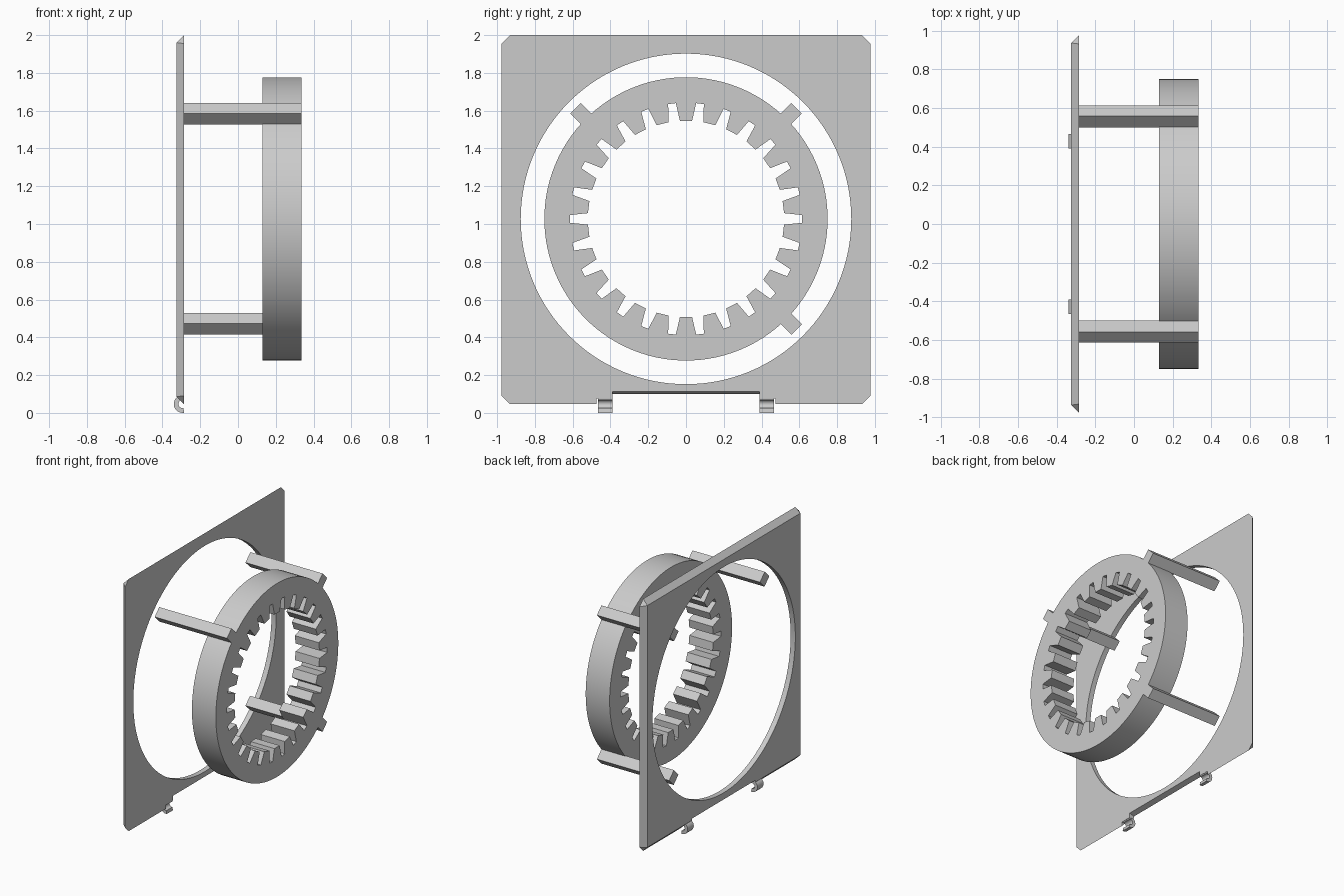
import bpy, bmesh
from math import pi, cos, sin, radians
from mathutils import Matrix

cube = bpy.data.objects.get("Cube")
if cube:
    bpy.data.objects.remove(cube, do_unlink=True)

grey = bpy.data.materials.new("grey_plastic")
grey.use_nodes = True
colour = (0.6, 0.6, 0.6, 1)
grey.diffuse_color = colour
grey.node_tree.nodes["Principled BSDF"].inputs["Base Color"].default_value = colour

AXIS_Z = 1.027          # height of the ring axis
BACK, FACE = -0.325, -0.285   # plate thickness range
RING_BACK, RING_FACE = 0.13, 0.335


def finish(name, bm, smooth=False):
    bmesh.ops.recalc_face_normals(bm, faces=bm.faces)
    mesh = bpy.data.meshes.new(name)
    bm.to_mesh(mesh)
    bm.free()
    obj = bpy.data.objects.new(name, mesh)
    bpy.context.collection.objects.link(obj)
    mesh.materials.append(grey)
    bpy.ops.object.select_all(action='DESELECT')
    obj.select_set(True)
    bpy.context.view_layer.objects.active = obj
    if smooth:
        bpy.ops.object.shade_smooth_by_angle(angle=radians(20))
    return obj


def box(name, x, y, z):
    bm = bmesh.new()
    bmesh.ops.create_cube(bm, size=1)
    for v in bm.verts:
        for i, (low, high) in enumerate((x, y, z)):
            v.co[i] = low if v.co[i] < 0 else high
    return finish(name, bm)


def cut(target, cutter):
    mod = target.modifiers.new("cut", 'BOOLEAN')
    mod.operation, mod.solver, mod.object = 'DIFFERENCE', 'EXACT', cutter
    bpy.context.view_layer.objects.active = target
    bpy.ops.object.modifier_apply(modifier=mod.name)
    bpy.data.objects.remove(cutter, do_unlink=True)


# Mounting plate: chamfered corners, outer edge bevelled towards the back
half, inset, corner = 0.977, 0.04, 0.045
bm = bmesh.new()
for sy in (-1, 1):
    for sz in (-1, 1):
        bm.verts.new((BACK, sy * (half - inset), AXIS_Z - 0.004 + sz * (half - inset)))
        for dy, dz in ((corner, 0), (0, corner)):
            bm.verts.new((FACE, sy * (half - dy), AXIS_Z - 0.004 + sz * (half - dz)))
bmesh.ops.convex_hull(bm, input=bm.verts)
bmesh.ops.dissolve_limit(bm, angle_limit=0.01, verts=bm.verts, edges=bm.edges)
plate = finish("mounting_plate", bm)

# Large round opening
bm = bmesh.new()
bmesh.ops.create_cone(bm, cap_ends=True, segments=128, radius1=0.875, radius2=0.875, depth=0.4,
                      matrix=Matrix.Translation((BACK, 0, AXIS_Z)) @ Matrix.Rotation(pi / 2, 4, 'Y'))
cut(plate, finish("opening_cutter", bm))

# Hinge slot with a sloping top, and a notch for each clip
bm = bmesh.new()
section = ((BACK - 0.01, -0.1), (FACE + 0.01, -0.1), (FACE + 0.01, 0.116), (BACK - 0.01, 0.097))
ends = [[bm.verts.new((x, y, z)) for x, z in section] for y in (-0.388, 0.388)]
for loop in ends:
    bm.faces.new(loop)
for i in range(4):
    j = (i + 1) % 4
    bm.faces.new((ends[0][i], ends[0][j], ends[1][j], ends[1][i]))
cut(plate, finish("slot_cutter", bm))
for s in (-1, 1):
    ys = sorted((s * 0.37, s * 0.475))
    cut(plate, box("notch_cutter", (BACK - 0.1, FACE + 0.1), ys, (-0.1, 0.077)))
bpy.context.view_layer.objects.active = plate
plate.select_set(True)
bpy.ops.object.shade_smooth_by_angle(angle=radians(20))


# Hinge clips: open C-shaped hooks
def hinge_clip(name, y0, y1):
    bm = bmesh.new()
    steps = 12
    rows = []
    for i in range(steps + 1):
        a = radians(80 + 200 * i / steps)
        rows.append([bm.verts.new((-0.293 + r * cos(a), y, 0.047 + r * sin(a)))
                     for r, y in ((0.047, y0), (0.047, y1), (0.022, y1), (0.022, y0))])
    for a, b in zip(rows, rows[1:]):
        for k in range(4):
            n = (k + 1) % 4
            bm.faces.new((a[k], a[n], b[n], b[k]))
    bm.faces.new(rows[0])
    bm.faces.new(rows[-1])
    return finish(name, bm, True)


hinge_clip("left_hinge_clip", 0.39, 0.465)
hinge_clip("right_hinge_clip", -0.465, -0.39)

# Ring gear with inward teeth
TEETH = 26
pitch = 2 * pi / TEETH
profile = []
for t in range(TEETH):
    a = pi / 2 + t * pitch
    profile += [(0.52, a - 0.062), (0.52, a + 0.062),
                (0.615, a + pitch / 2 - 0.033), (0.615, a + pitch / 2 + 0.033)]
bm = bmesh.new()
rows = []
for i, (radius, a) in enumerate(profile):
    outer = pi / 2 + (i - 0.5) * pitch / 4
    rows.append([bm.verts.new((x, r * cos(b), AXIS_Z + r * sin(b)))
                 for r, b, x in ((radius, a, RING_BACK), (radius, a, RING_FACE),
                                 (0.75, outer, RING_FACE), (0.75, outer, RING_BACK))])
for i, a in enumerate(rows):
    b = rows[(i + 1) % len(rows)]
    for k in range(4):
        n = (k + 1) % 4
        bm.faces.new((a[k], a[n], b[n], b[k]))
finish("ring_gear", bm, True)

# Three square struts around the ring
for name, angle in (("upper_left_strut", 45), ("upper_right_strut", 135), ("lower_left_strut", -45)):
    strut = box(name, (FACE, RING_FACE), (0.745, 0.828), (-0.039, 0.039))
    strut.data.transform(Matrix.Translation((0, 0, AXIS_Z)) @ Matrix.Rotation(radians(angle), 4, 'X'))
